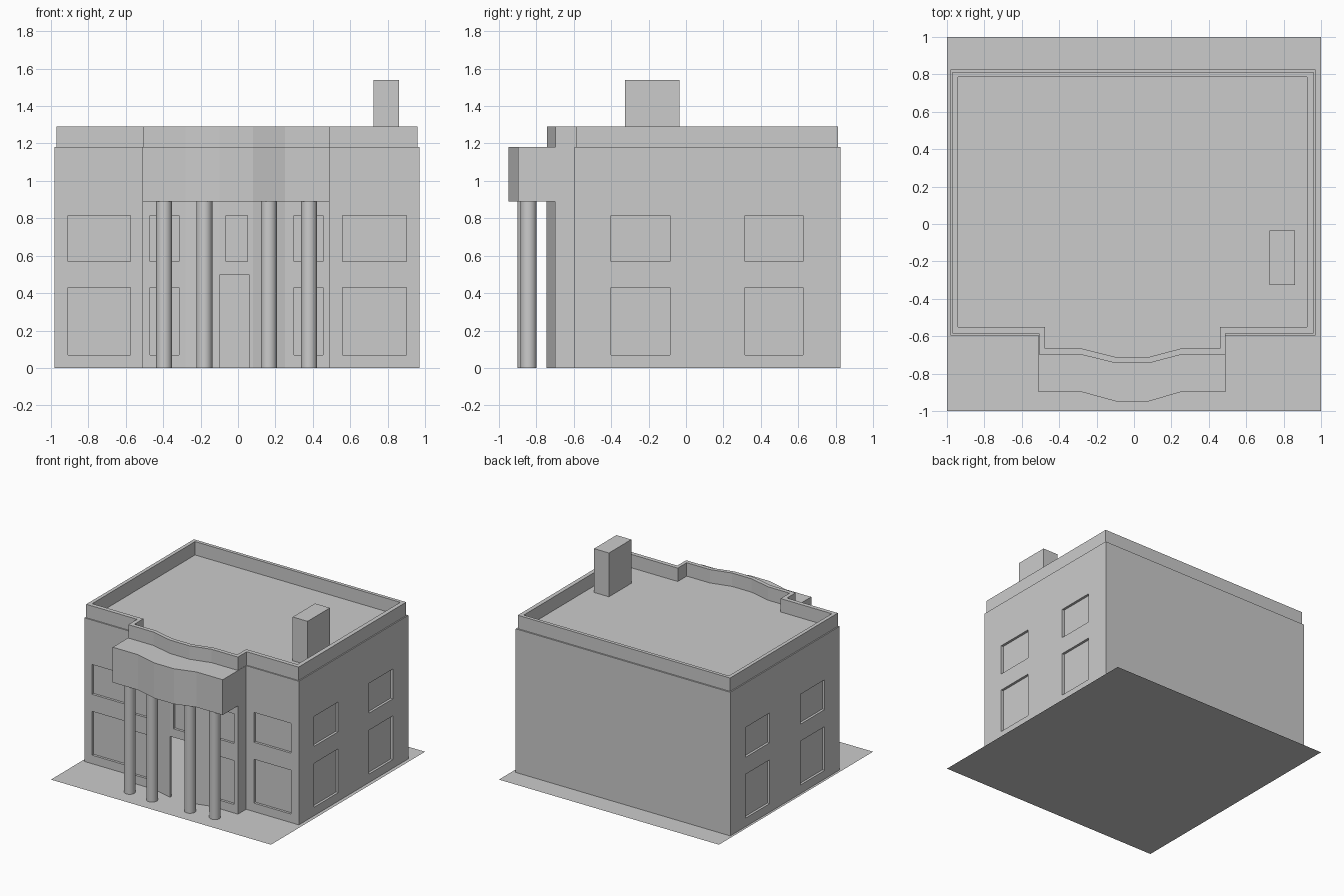
import bpy, bmesh
from mathutils import Vector

if "Cube" in bpy.data.objects:
    bpy.data.objects.remove(bpy.data.objects["Cube"])

WALL_H, TOP = 1.18, 1.29


def finish(name, bm):
    bmesh.ops.remove_doubles(bm, verts=bm.verts, dist=1e-4)
    me = bpy.data.meshes.new(name)
    bm.to_mesh(me)
    bm.free()
    ob = bpy.data.objects.new(name, me)
    bpy.context.collection.objects.link(ob)
    return ob


def face(bm, pts):
    bm.faces.new([bm.verts.new(p) for p in pts])


def prism(name, outline, z0, z1):
    bm = bmesh.new()
    n = len(outline)
    face(bm, [(x, y, z1) for x, y in outline])
    face(bm, [(x, y, z0) for x, y in reversed(outline)])
    for i in range(n):
        a, b = outline[i], outline[(i + 1) % n]
        face(bm, [(*a, z0), (*b, z0), (*b, z1), (*a, z1)])
    return finish(name, bm)


def rect(x0, x1, y0, y1):
    return [(x0, y0), (x1, y0), (x1, y1), (x0, y1)]


def panel(bm, p0, p1, openings, depth=0.02):
    """Wall strip from p0 to p1; openings are (u0, u1, z0, z1, is_open)."""
    p0, p1 = Vector(p0), Vector(p1)
    d = (p1 - p0).normalized()

    def P(u, z, inset=0.0):
        q = p0 + d * u + Vector((-d.y, d.x)) * inset
        return (q.x, q.y, z)

    us = sorted({0, (p1 - p0).length, *[v for o in openings for v in o[:2]]})
    zs = sorted({0, WALL_H, *[v for o in openings for v in o[2:4]]})
    for a, b in zip(us, us[1:]):
        for c, e in zip(zs, zs[1:]):
            mu, mz = (a + b) / 2, (c + e) / 2
            if not any(o[0] < mu < o[1] and o[2] < mz < o[3] for o in openings):
                face(bm, [P(a, c), P(b, c), P(b, e), P(a, e)])
    for a, b, c, e, is_open in openings:
        ring = [(a, c), (b, c), (b, e), (a, e)]
        for (s, t) in zip(ring, ring[1:] + ring[:1]):
            face(bm, [P(*s), P(*t), P(*t, depth), P(*s, depth)])
        if not is_open:
            face(bm, [P(*r, depth) for r in ring])


def bump(x0, x1, y, wave):
    return [(x0, y), (-0.28, y), (-0.098, y - wave), (0.08, y - wave), (0.25, y), (x1, y)]


def plan(x0, x1, y0, y1, bx0, bx1, by):
    return [(x0, y0), (bx0, y0), *bump(bx0, bx1, by, 0.045), (bx1, y0), (x1, y0), (x1, y1), (x0, y1)]


# Ground slab
bm = bmesh.new()
face(bm, [(x, y, 0) for x, y in rect(-1, 1, -1, 1)])
finish("ground_plane", bm)

# Hollow walls with recessed windows, open doorway and flat roof
walls = plan(-0.98, 0.97, -0.595, 0.825, -0.51, 0.49, -0.70)
rows = [(0.07, 0.43), (0.57, 0.815)]


def windows(spans, origin, sign=1):
    return [(*sorted((sign * (a - origin), sign * (b - origin))), c, e, False)
            for a, b in spans for c, e in rows]


side = [(-0.40, -0.085), (0.315, 0.625)]
cuts = {
    0: windows([(-0.91, -0.575)], -0.98),
    2: windows([(-0.47, -0.315)], -0.51),
    4: [(0.003, 0.158, 0, 0.50, True), (0.033, 0.148, 0.57, 0.815, False)],
    6: windows([(0.30, 0.455)], 0.25),
    8: windows([(0.56, 0.90)], 0.49),
    9: windows(side, -0.595),
    11: windows(side, 0.825, -1),
}
bm = bmesh.new()
for i, p in enumerate(walls):
    panel(bm, p, walls[(i + 1) % len(walls)], cuts.get(i, []))
face(bm, [(x, y, WALL_H) for x, y in walls])
finish("walls_and_roof", bm)

# Parapet ring
outer = plan(-0.97, 0.96, -0.585, 0.813, -0.508, 0.488, -0.699)
inner = plan(-0.94, 0.925, -0.55, 0.785, -0.475, 0.46, -0.666)
bm = bmesh.new()
for i in range(len(outer)):
    j = (i + 1) % len(outer)
    a, b, c, d = outer[i], outer[j], inner[j], inner[i]
    face(bm, [(*a, WALL_H), (*b, WALL_H), (*b, TOP), (*a, TOP)])
    face(bm, [(*a, TOP), (*b, TOP), (*c, TOP), (*d, TOP)])
    face(bm, [(*d, TOP), (*c, TOP), (*c, WALL_H), (*d, WALL_H)])
finish("parapet", bm)

# Portico canopy with wavy front
prism("portico_canopy",
      bump(-0.51, 0.49, -0.898, 0.05) + bump(-0.51, 0.49, -0.70, 0.045)[::-1], 0.89, WALL_H)

# Columns
for x, y in [(-0.395, -0.842), (-0.18, -0.858), (0.165, -0.858), (0.38, -0.842)]:
    bpy.ops.mesh.primitive_cylinder_add(vertices=24, radius=0.043, depth=0.89,
                                        location=(x, y, 0.445))
    bpy.context.object.name = "column"
    bpy.ops.object.shade_smooth_by_angle()

# Chimney
prism("chimney", rect(0.725, 0.86, -0.325, -0.035), WALL_H, 1.54)
